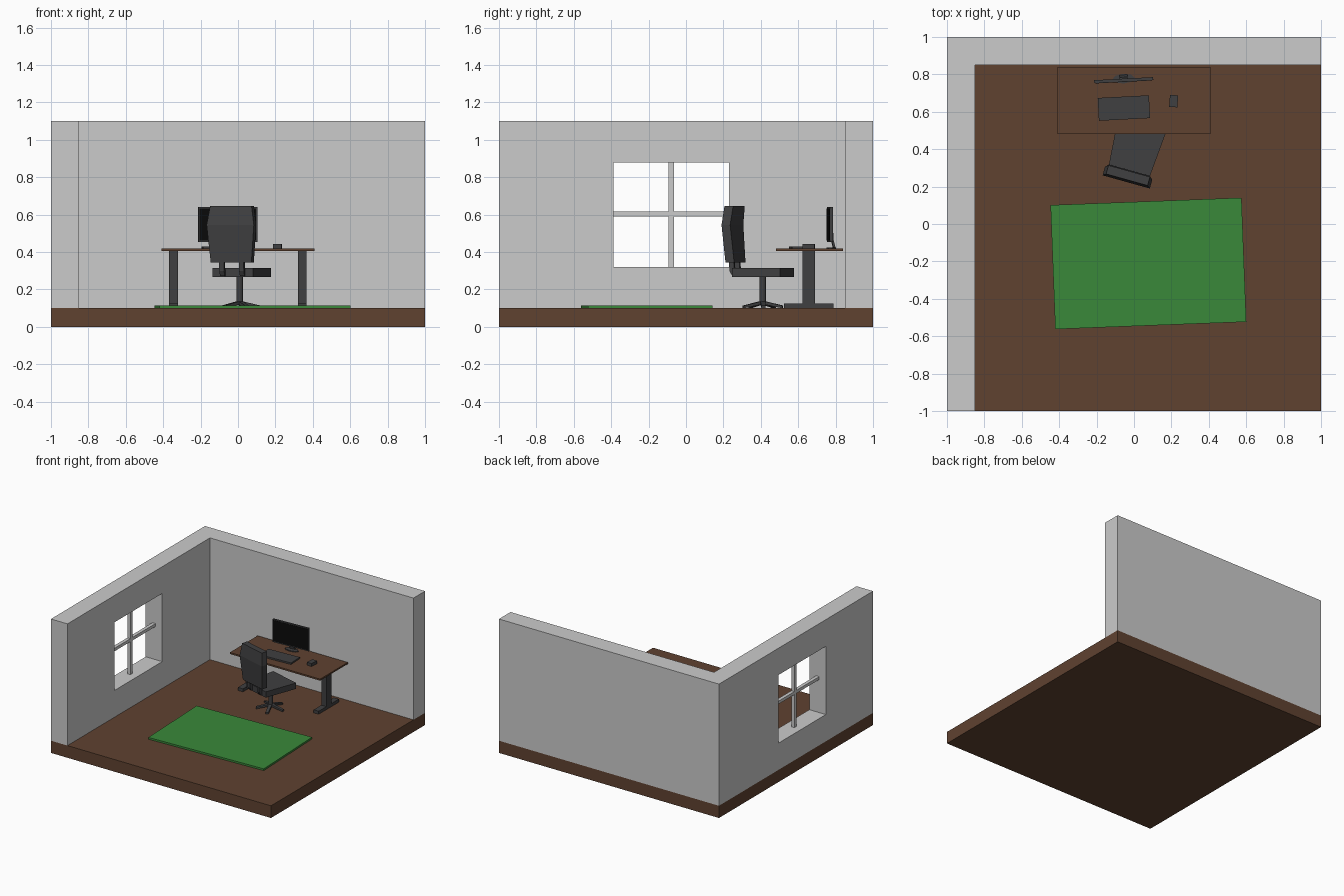
import bpy, bmesh
from math import radians, cos, sin, pi
from mathutils import Matrix, Vector

if "Cube" in bpy.data.objects:
    bpy.data.objects.remove(bpy.data.objects["Cube"])


def mat(name, rgb):
    m = bpy.data.materials.new(name)
    m.diffuse_color = (*rgb, 1)
    m.use_nodes = True
    m.node_tree.nodes["Principled BSDF"].inputs["Base Color"].default_value = m.diffuse_color
    return m


WOOD = mat("wood", (0.115, 0.054, 0.03))
GREEN = mat("green", (0.042, 0.25, 0.042))
DARK = mat("dark_grey", (0.05, 0.05, 0.052))
BLACK = mat("black", (0.003, 0.003, 0.003))


def loft(name, rings, material=None, place=Matrix()):
    """Skin a stack of equal-length rings and cap both ends."""
    bm = bmesh.new()
    vs = [[bm.verts.new(place @ Vector(p)) for p in r] for r in rings]
    n = len(vs[0])
    for a, b in zip(vs, vs[1:]):
        for i in range(n):
            j = (i + 1) % n
            bm.faces.new((a[i], a[j], b[j], b[i]))
    bm.faces.new(vs[0][::-1])
    bm.faces.new(vs[-1])
    bmesh.ops.recalc_face_normals(bm, faces=bm.faces)
    me = bpy.data.meshes.new(name)
    bm.to_mesh(me)
    bm.free()
    ob = bpy.data.objects.new(name, me)
    bpy.context.collection.objects.link(ob)
    if material:
        me.materials.append(material)
    return ob


def prism(name, outline, z0, z1, material=None, place=Matrix()):
    return loft(name, [[(x, y, z) for x, y in outline] for z in (z0, z1)], material, place)


def box(name, xs, ys, zs, material=None, place=Matrix()):
    (x0, x1), (y0, y1) = xs, ys
    return prism(name, [(x0, y0), (x1, y0), (x1, y1), (x0, y1)], *zs, material, place)


def at(x, y, deg):
    return Matrix.Translation((x, y, 0)) @ Matrix.Rotation(radians(deg), 4, 'Z')


def circle(rx, ry, n):
    return [(rx * cos(2 * pi * i / n), ry * sin(2 * pi * i / n)) for i in range(n)]


# Room: floor, L-shaped walls with a window opening, window bars
box("floor", (-1, 1), (-1, 1), (0, 0.1), WOOD)
walls = prism("walls", [(-1, -1), (-0.85, -1), (-0.85, 0.85), (1, 0.85), (1, 1), (-1, 1)], 0.1, 1.1)
cutter = box("window_cutter", (-1.1, -0.75), (-0.387, 0.23), (0.32, 0.88))
cutter.hide_render = True
cutter.hide_viewport = True
cut = walls.modifiers.new("window", 'BOOLEAN')
cut.operation = 'DIFFERENCE'
cut.solver = 'EXACT'
cut.object = cutter
box("window_bar_vertical", (-0.94, -0.912), (-0.094, -0.064), (0.32, 0.88))
box("window_bar_horizontal", (-0.94, -0.912), (-0.387, 0.23), (0.591, 0.616))

# Rug
box("rug", (-0.511, 0.511), (-0.332, 0.332), (0.1, 0.115), GREEN, at(0.077, -0.211, 2.2))

# Desk
box("desk_top", (-0.41, 0.41), (0.48, 0.84), (0.405, 0.418), WOOD)
for side, x in (("left", -0.345), ("right", 0.343)):
    box(side + "_desk_leg", (x - 0.023, x + 0.023), (0.624, 0.69), (0.125, 0.405), DARK)
    box(side + "_desk_foot", (x - 0.023, x + 0.023), (0.525, 0.788), (0.1, 0.125), DARK)

# Monitor with screen, neck and base
M = at(-0.055, 0.769, 3)
box("monitor_body", (-0.158, 0.158), (-0.008, 0.008), (0.453, 0.64), DARK, M)
box("monitor_screen", (-0.152, 0.152), (-0.0095, -0.007), (0.461, 0.634), BLACK, M)
loft("monitor_neck", [[(x, y + dy, z) for x, y in ((-0.022, -0.006), (0.022, -0.006), (0.022, 0.006), (-0.022, 0.006))]
                      for z, dy in ((0.42, 0.024), (0.46, 0.014), (0.52, 0.01))], DARK, M)
prism("monitor_base", [(x, y + 0.008) for x, y in circle(0.06, 0.026, 8)], 0.418, 0.425, DARK, M)

# Keyboard and mouse
box("keyboard", (-0.137, 0.137), (-0.061, 0.061), (0.418, 0.431), DARK, at(-0.054, 0.62, 3))
box("mouse", (-0.022, 0.022), (-0.032, 0.032), (0.418, 0.443), DARK, at(0.212, 0.657, -4))

# Chair seat and back
C = at(0.01, 0.41, -15.6)
prism("seat", [(-0.113, -0.14), (0.113, -0.14), (0.135, 0.135), (-0.135, 0.135)], 0.267, 0.315, DARK, C)
loft("backrest", [[(-w, y, z), (w, y, z), (w, y + 0.048, z), (-w, y + 0.048, z)]
                  for z, w, y in ((0.345, 0.113, -0.175), (0.545, 0.131, -0.192), (0.645, 0.115, -0.18))], DARK, C)

# Brackets joining seat and back
for side, x in (("left", -0.055), ("right", 0.055)):
    path = [(-0.168, -0.142, 0.36, 0.36), (-0.166, -0.14, 0.3, 0.3),
            (-0.15, -0.135, 0.272, 0.29), (-0.1, -0.1, 0.272, 0.292)]
    loft(side + "_bracket", [[(x - 0.013, a, za), (x + 0.013, a, za), (x + 0.013, b, zb), (x - 0.013, b, zb)]
                             for a, b, za, zb in path], DARK, C)

# Chair column and five-armed base
prism("chair_column", circle(0.018, 0.018, 12), 0.125, 0.27, DARK, C)
for i in range(5):
    loft(f"base_arm_{i + 1}", [[(r, -w, z0), (r, w, z0), (r, w, z1), (r, -w, z1)]
                               for r, w, z0, z1 in ((0.0, 0.013, 0.122, 0.14), (0.11, 0.011, 0.1, 0.114))],
         DARK, C @ Matrix.Rotation(radians(90 + 72 * i), 4, 'Z'))
